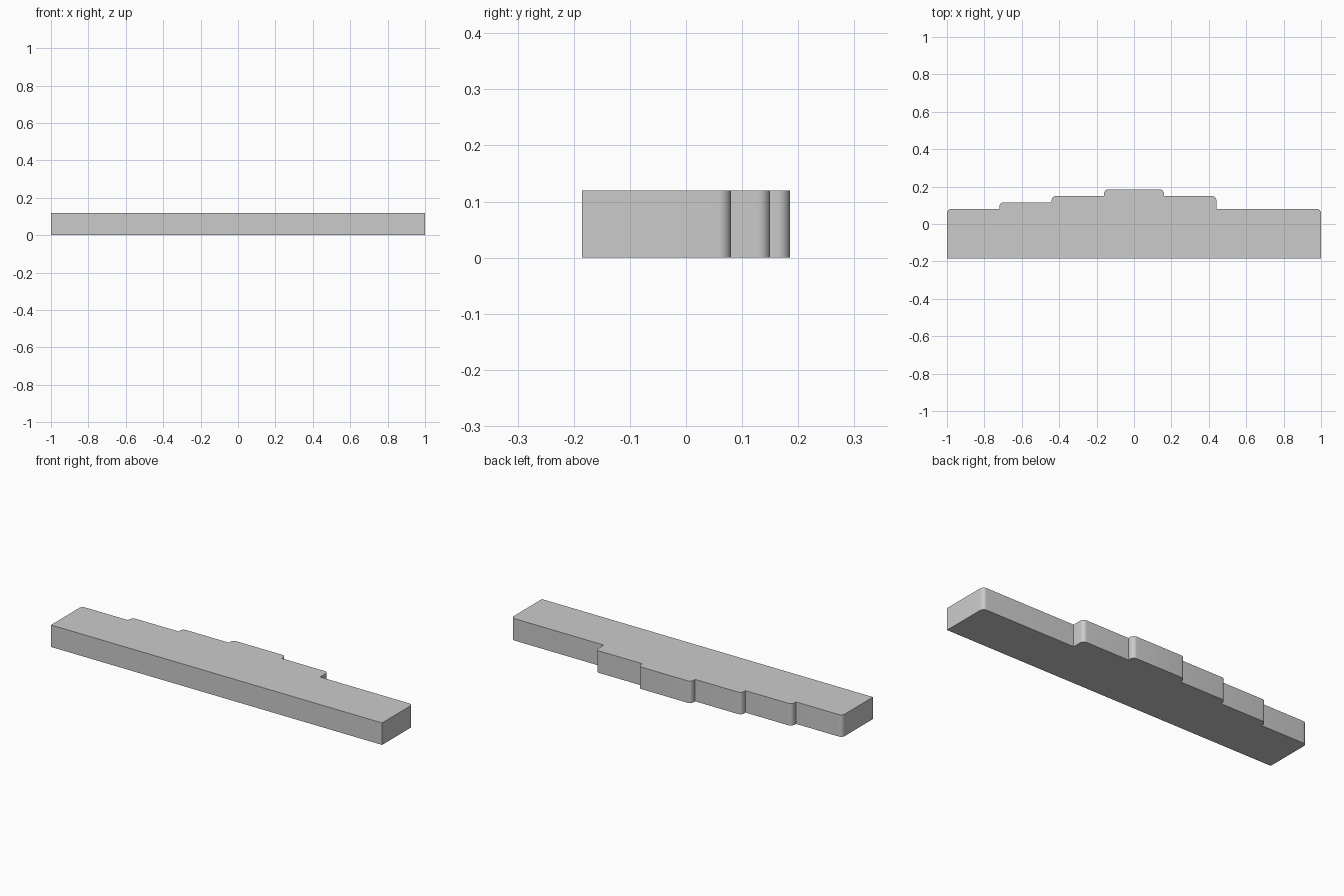
import bpy
import bmesh
from math import radians, sin, cos

cube = bpy.data.objects.get("Cube")
if cube:
    bpy.data.objects.remove(cube, do_unlink=True)

HEIGHT = 0.12
FRONT = -0.185
RADIUS = 0.022
SEGMENTS = 8

# Terraces along the back edge: right end, left end, depth
terraces = [(-1, -0.72, 0.08), (-0.72, -0.44, 0.115), (-0.44, -0.16, 0.15),
            (-0.16, 0.16, 0.185), (0.16, 0.44, 0.15), (0.44, 1, 0.08)]


def rounded_corner(x, y, side):
    """Quarter arc from the end wall (side -1) or into it (side 1)."""
    arc = []
    for i in range(SEGMENTS + 1):
        a = radians(90) * i / SEGMENTS
        arc.append((x - side * RADIUS * (1 - cos(a)), y - RADIUS * (1 - sin(a))))
    return arc if side < 0 else arc[::-1]


# Outline with rounded outer corners and sharp inner corners
outline = [(-1, FRONT)]
for i, (x0, x1, y) in enumerate(terraces):
    before = terraces[i - 1][2] if i else FRONT
    after = terraces[i + 1][2] if i + 1 < len(terraces) else FRONT
    if y > before:
        if i:
            outline.append((x0, before))
        outline += rounded_corner(x0, y, -1)
    if y > after:
        outline += rounded_corner(x1, y, 1)
        outline.append((x1, after))

# Extrude the outline into a solid bar
bm = bmesh.new()
base = bm.faces.new([bm.verts.new((x, y, 0)) for x, y in outline])
result = bmesh.ops.extrude_face_region(bm, geom=[base], use_keep_orig=True)
top = [v for v in result["geom"] if isinstance(v, bmesh.types.BMVert)]
bmesh.ops.translate(bm, verts=top, vec=(0, 0, HEIGHT))
bmesh.ops.recalc_face_normals(bm, faces=bm.faces)
mesh = bpy.data.meshes.new("stepped_bar")
bm.to_mesh(mesh)
bm.free()
bar = bpy.data.objects.new("stepped_bar", mesh)
bpy.context.collection.objects.link(bar)

# Plain grey finish
grey = bpy.data.materials.new("light_grey")
grey.use_nodes = True
colour = (0.6, 0.6, 0.6, 1)
grey.diffuse_color = colour
grey.node_tree.nodes["Principled BSDF"].inputs["Base Color"].default_value = colour
mesh.materials.append(grey)

# Smooth the arcs, keep real edges sharp
bpy.ops.object.select_all(action="DESELECT")
bar.select_set(True)
bpy.context.view_layer.objects.active = bar
bpy.ops.object.shade_smooth_by_angle(angle=radians(30))
